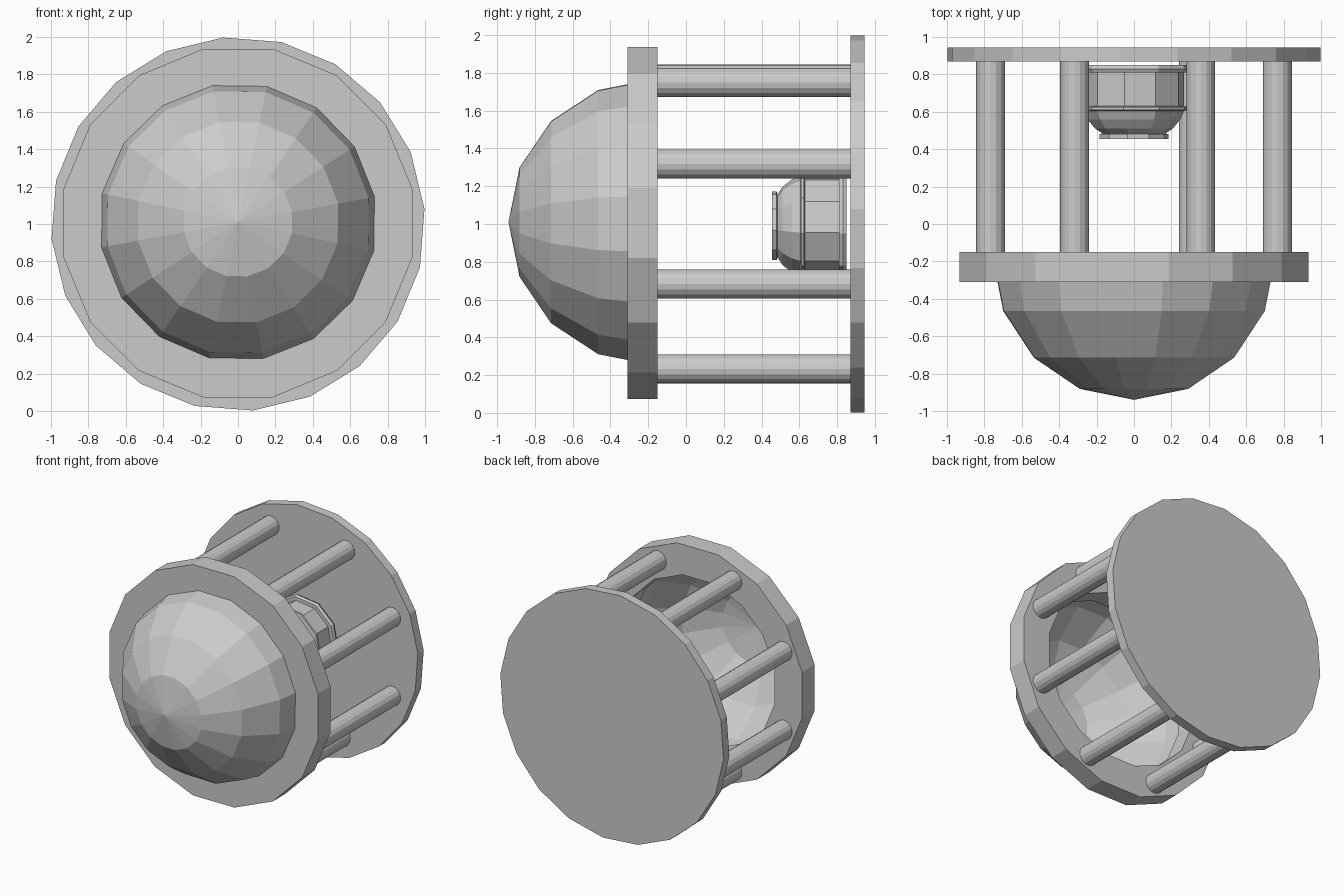
import bpy, bmesh
from math import cos, sin, radians

cube = bpy.data.objects.get("Cube")
if cube:
    bpy.data.objects.remove(cube, do_unlink=True)

grey = bpy.data.materials.new("plain_grey")
colour = (0.6, 0.6, 0.6, 1)
grey.use_nodes = True
grey.diffuse_color = colour
grey.node_tree.nodes["Principled BSDF"].inputs["Base Color"].default_value = colour


def lathe(name, profile, sides, turn, centre=(0, 1.0), closed=False):
    """Revolve (radius, y) points about an axis along y; radius 0 makes a tip."""
    bm = bmesh.new()
    rings = []
    for r, y in profile:
        if r == 0:
            rings.append([bm.verts.new((centre[0], y, centre[1]))] * sides)
            continue
        ring = []
        for i in range(sides):
            a = radians(turn + 360 * i / sides)
            ring.append(bm.verts.new((centre[0] + r * cos(a), y, centre[1] + r * sin(a))))
        rings.append(ring)
    pairs = list(zip(rings, rings[1:]))
    if closed:
        pairs.append((rings[-1], rings[0]))
    for a, b in pairs:
        for i in range(sides):
            j = (i + 1) % sides
            corners = dict.fromkeys((a[i], a[j], b[j], b[i]))
            bm.faces.new(list(corners))
    bmesh.ops.recalc_face_normals(bm, faces=bm.faces)
    mesh = bpy.data.meshes.new(name)
    bm.to_mesh(mesh)
    bm.free()
    mesh.materials.append(grey)
    obj = bpy.data.objects.new(name, mesh)
    bpy.context.collection.objects.link(obj)
    return obj


# Back plate
lathe("back_plate", [(0, 0.87), (1, 0.87), (1, 0.945), (0, 0.945)], 20, 4.6)

# Front ring with an open centre
lathe("front_ring", [(0.95, -0.31), (0.95, -0.15), (0.70, -0.15), (0.70, -0.31)],
      16, 11.25, (0, 1.005), closed=True)

# Hollow dome: half a faceted sphere, open towards the back
R, DOME_Y = 0.77, -0.17
dome = [(R * sin(radians(a)), DOME_Y - R * cos(radians(a))) for a in (22.5, 45, 67.5, 90)]
lathe("dome", [(0, DOME_Y - R)] + dome, 16, 10.5, (0, 1.01))

# Eight rods joining the ring to the plate
for k in range(8):
    angle = radians(22.5 + 45 * k - (3 if k == 1 else 0))
    spot = (0.83 * cos(angle), 1.0 + 0.83 * sin(angle))
    lathe(f"rod_{k + 1}", [(0, -0.16), (0.077, -0.16), (0.077, 0.875), (0, 0.875)],
          16, 0, spot)

# Inner unit: back flange, drum, middle flange, bowl and small front rim
unit = [(0, 0.85), (0.30, 0.85), (0.31, 0.83), (0.30, 0.81), (0.27, 0.81),
        (0.27, 0.63), (0.31, 0.625), (0.31, 0.61), (0.27, 0.605), (0.25, 0.56),
        (0.21, 0.51), (0.17, 0.485), (0.185, 0.48), (0.185, 0.455), (0, 0.455)]
lathe("inner_unit", unit, 10, 28.6, (0, 0.99))
